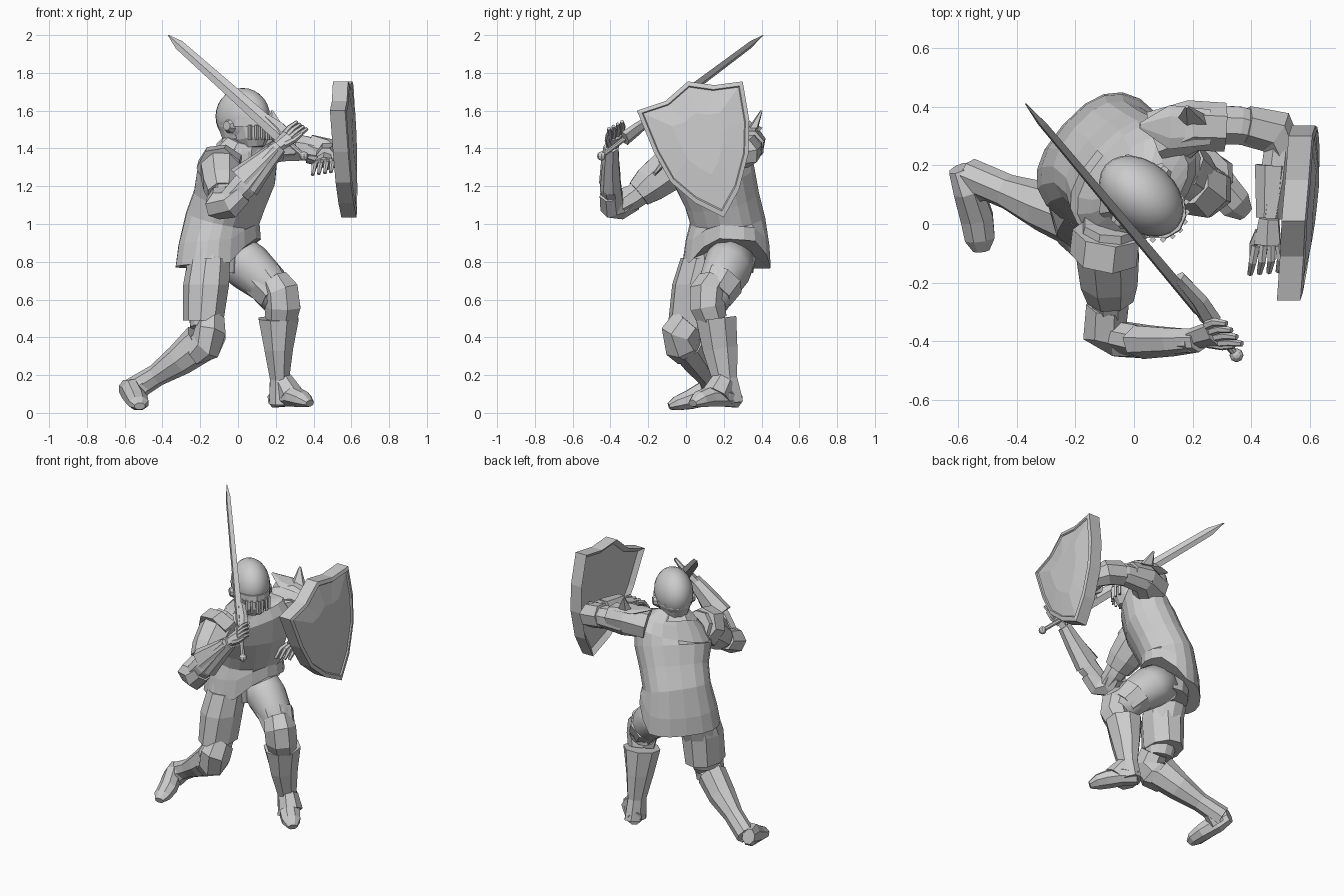
import bpy, bmesh
from math import sin, cos, pi
from mathutils import Vector as V


def mesh(name, verts, faces, smooth=False):
    me = bpy.data.meshes.new(name)
    me.from_pydata([tuple(v) for v in verts], [], faces)
    bm = bmesh.new()
    bm.from_mesh(me)
    bmesh.ops.recalc_face_normals(bm, faces=bm.faces)
    bm.to_mesh(me)
    bm.free()
    for p in me.polygons:
        p.use_smooth = smooth
    ob = bpy.data.objects.new(name, me)
    bpy.context.collection.objects.link(ob)
    return ob


def tube(name, path, n=8, ref=(1, 0.01, 0), smooth=False, box=1):
    """Loft of rings (x, y, z, radius along ref, other radius, optional ring normal); box < 1 squares the rings."""
    verts, faces, m = [], [], len(path)
    pts = [V(p[:3]) for p in path]
    sq = lambda c: abs(c) ** box * (1 if c > 0 else -1)
    for i, p in enumerate(path):
        t = V(p[5]) if len(p) > 5 else pts[min(i + 1, m - 1)] - pts[max(i - 1, 0)]
        t.normalize()
        u = V(ref) - t * t.dot(V(ref))
        u.normalize()
        w = t.cross(u)
        for k in range(n):
            a = 2 * pi * (k + 0.5 * (n != 4)) / n
            verts.append(pts[i] + u * p[3] * sq(cos(a)) + w * p[4] * sq(sin(a)))
    for i in range(m - 1):
        for k in range(n):
            l = (k + 1) % n
            faces.append((i * n + k, i * n + l, (i + 1) * n + l, (i + 1) * n + k))
    faces += [tuple(range(n)), tuple(range((m - 1) * n, m * n))]
    return mesh(name, verts, faces, smooth)


def hand(name, wrist, knuckle, across, bend, length):
    """Palm, four two-joint fingers and a thumb."""
    wrist, knuckle, across, bend = V(wrist), V(knuckle), V(across).normalized(), V(bend).normalized()
    d = (knuckle - wrist).normalized()
    tube(name + "_palm", [(*wrist, .038, .03), (*knuckle, .052, .024)], 6, across)
    for i in range(4):
        a = knuckle + across * (i - 1.5) * .027
        b = a + (d + across * (i - 1.5) * .1) * length * .5
        c = b + (d * .5 + bend).normalized() * length * .6
        tube(f"{name}_finger_{i}", [(*a, .016, .016), (*b, .015, .015), (*c, .01, .01)], 6, across)
    a = wrist.lerp(knuckle, .5) - across * .03
    b = a + (d - across * .5 + bend * .5) * .035
    c = b + (d + bend * .7) * .03
    tube(name + "_thumb", [(*a, .019, .019), (*b, .015, .015), (*c, .009, .009)], 6, across)


def ball(name, loc, scale, smooth=True, seg=24, rings=14, yaw=0):
    bpy.ops.mesh.primitive_uv_sphere_add(segments=seg, ring_count=rings, location=loc, rotation=(0, 0, yaw))
    ob = bpy.context.object
    ob.name, ob.scale = name, scale
    for p in ob.data.polygons:
        p.use_smooth = smooth
    return ob


SIDE = (.66, .75, 0)       # across the chest, toward the shield arm
FWD = (.75, -.66, 0)       # where the chest and face point

# tunic with its hem lifted over the front thigh, collar and hips
tunic = tube("tunic", [(-.105, .215, .78, .245, .185, (-.05, .07, 1)),
                       (-.1, .22, .9, .23, .18, (-.07, .08, 1)),
                       (-.085, .22, 1.02, .205, .165),
                       (-.045, .19, 1.13, .21, .16),
                       (-.01, .15, 1.25, .235, .165),
                       (.01, .13, 1.33, .24, .155, (-.2, -.2, 1)),
                       (.02, .12, 1.4, .2, .12, (-.2, -.2, 1)),
                       (.03, .1, 1.45, .1, .09)], 18, SIDE, box=.8)
for v in tunic.data.vertices:
    if v.index < 36:
        v.co.z += min(.13, max(0, 1.3 * (v.co.x + .03))) * (1 if v.index < 18 else .6)
tube("hips", [(-.09, .22, .9, .18, .14), (-.09, .22, .74, .15, .12)], 12, SIDE)
tube("collar", [(.02, .11, 1.385, .16, .14), (.035, .09, 1.45, .1, .1)], 8, SIDE)
tube("neck", [(.03, .1, 1.4, .07, .07), (.035, .09, 1.52, .065, .065)], 10, SIDE)

# helmet: smooth narrow dome, brow band, barred visor and ear discs
head, f, s = V((.025, .095, 1.57)), V(FWD), V(SIDE)
ball("helmet_dome", head, (.162, .117, .15), yaw=-.72)
brow = head + f * .012 - V((0, 0, .035))
tube("brow_band", [(*(brow - V((0, 0, .02))), .115, .165), (*(brow + V((0, 0, .022))), .116, .162)], 14, SIDE)
tube("nape_guard", [(*(head - f * .02 - V((0, 0, .03))), .112, .135),
                    (*(head - f * .02 - V((0, 0, .12))), .085, .1)], 12, SIDE)
jaw = head + f * .055
tube("jaw_guard", [(*(jaw + V((0, 0, -.05))), .098, .11), (*(jaw + f * .01 + V((0, 0, -.12))), .085, .1),
                   (*(jaw + f * .015 + V((0, 0, -.165))), .055, .07)], 10, SIDE)
for i in range(7):
    a = (i - 3) * .3
    q = head + f * (.05 + .125 * cos(a)) + s * .11 * sin(a)
    tube(f"visor_bar_{i}", [(*(q - V((0, 0, .125))), .01, .01), (*(q - V((0, 0, .045))), .011, .011)], 4)
for sgn in (-1, 1):
    q = head + s * sgn * .1 - V((0, 0, .05))
    r = q + s * sgn * .03
    tube("ear_disc", [(*q, .042, .042), (*r, .025, .025)], 8, (0, 0, 1))

# shield-side arm: shoulder plates, upper arm, elbow, forearm, cuff and hand
tube("shield_upper_arm", [(.1, .24, 1.38, .08, .08), (.22, .34, 1.41, .085, .08),
                          (.36, .335, 1.4, .07, .07), (.5, .3, 1.37, .055, .055)], 8, (0, 0, 1))
tube("shield_shoulder_plate", [(.08, .29, 1.41, .095, .1), (.2, .335, 1.43, .1, .09),
                               (.31, .33, 1.42, .08, .085)], 7, (0, 0, 1))
tube("shield_shoulder_wing", [(.26, .33, 1.49, .015, .06), (.12, .33, 1.51, .015, .075),
                              (.02, .335, 1.54, .005, .01)], 6, (0, 0, 1))
tube("shield_shoulder_spike", [(.2, .35, 1.49, .06, .03), (.18, .4, 1.6, .006, .006)], 5)
tube("shield_elbow_cop", [(.38, .335, 1.4, .08, .07), (.48, .315, 1.375, .08, .08),
                          (.52, .24, 1.36, .065, .06)], 7, (0, 0, 1))
tube("shield_forearm", [(.5, .29, 1.37, .06, .055), (.485, .16, 1.36, .065, .06),
                        (.465, .02, 1.36, .045, .045)], 8, (0, 0, 1))
tube("shield_cuff", [(.475, .2, 1.36, .075, .065), (.465, .02, 1.355, .05, .05)], 7, (0, 0, 1))
hand("shield_hand", (.46, .02, 1.35), (.455, -.07, 1.33), (1, .1, .15), (-.15, -.35, -.9), .11)

# shield: outline in (y, z), thick back, bevelled border and bowed face
edge = [(-.26, 1.6), (-.11, 1.65), (.01, 1.755), (.15, 1.735), (.3, 1.755), (.335, 1.55), (.33, 1.37),
        (.28, 1.18), (.2, 1.035), (.05, 1.11), (-.08, 1.22), (-.17, 1.38)]
cy, cz, n = .08, 1.45, len(edge)
verts, faces = [], []
for k, off in ((.9, -.055), (1, -.08), (1, 0), (.92, .006), (.9, -.002), (.45, .018)):
    for y, z in edge:
        y, z = cy + (y - cy) * k, cz + (z - cz) * k
        verts.append((.652 + .082 * y - .04 * z + off, y, z))
for r in range(5):
    for k in range(n):
        l = (k + 1) % n
        faces.append((r * n + k, r * n + l, r * n + n + l, r * n + n + k))
faces += [tuple(range(n)), tuple(range(5 * n, 6 * n))]
mesh("shield", verts, faces)

# sword-side arm
tube("sword_shoulder_plate", [(-.08, .0, 1.33, .095, .095), (-.09, -.1, 1.28, .115, .12),
                              (-.085, -.19, 1.21, .105, .105), (-.08, -.25, 1.16, .085, .08)], 8)
tube("sword_shoulder_rim", [(-.09, -.03, 1.33, .12, .105), (-.1, -.11, 1.29, .12, .13)], 7)
tube("sword_upper_arm", [(-.08, -.12, 1.26, .08, .08), (-.08, -.28, 1.14, .065, .07),
                         (-.08, -.36, 1.09, .055, .055)], 8)
tube("sword_elbow_cop", [(-.09, -.28, 1.14, .07, .075), (-.1, -.36, 1.1, .08, .08),
                         (-.04, -.4, 1.1, .075, .06), (.02, -.405, 1.16, .06, .055)], 7, (.5, .1, -.8))
tube("sword_forearm", [(-.07, -.38, 1.1, .055, .06), (.03, -.4, 1.2, .06, .075),
                       (.2, -.4, 1.4, .04, .04)], 8, (0, 1, 0))
tube("sword_cuff", [(.03, -.4, 1.22, .06, .1), (.14, -.4, 1.33, .05, .065),
                    (.22, -.395, 1.41, .042, .042)], 7, (0, 1, 0))
hand("sword_hand", (.2, -.39, 1.4), (.27, -.375, 1.465), (-.5, .66, .35), (.75, -.2, .5), .085)

# sword: blade, flared guard, grip and pommel along one line
tip, end = V((-.37, .41, 2.0)), V((.36, -.46, 1.35))
at = lambda t: tip.lerp(end, t)
flat = (.5, .1, .8)
tube("sword_blade", [(*tip, .002, .002), (*at(.08), .026, .009), (*at(.82), .04, .016)], 4, flat)
side = V((.02, .01, .01))
tube("sword_guard", [(*(at(.69) + side), .022, .022), (*(at(.78) + side), .04, .026),
                     (*(at(.85) + side * .5), .045, .03)], 6, flat)
tube("sword_grip", [(*at(.82), .014, .014), (*at(.97), .013, .013)], 8)
ball("sword_pommel", at(.985), (.024,) * 3, False, 8, 6)

# front leg, shield side
tube("front_thigh", [(-.03, .25, .84, .12, .13), (.06, .22, .77, .125, .135), (.16, .175, .68, .105, .115),
                     (.22, .14, .58, .085, .085)], 12, (.7, .6, .3), True)
tube("front_thigh_plate", [(.14, .19, .7, .118, .122), (.205, .145, .62, .1, .105)], 8, (.7, .6, .3))
tube("front_knee_cop", [(.19, .14, .69, .085, .085), (.23, .115, .64, .1, .1), (.24, .115, .56, .1, .095),
                        (.23, .14, .49, .085, .08)], 7)
tube("front_greave", [(.215, .16, .5, .115, .115), (.215, .18, .34, .082, .1), (.22, .205, .18, .055, .072),
                      (.22, .22, .05, .06, .09)], 8)
tube("front_boot", [(.19, .27, .07, .045, .045), (.25, .2, .085, .06, .055), (.3, .12, .085, .065, .055),
                    (.345, .07, .07, .06, .045), (.38, .035, .05, .03, .02)], 8, (.75, .65, 0))
tube("front_boot_ankle", [(.235, .2, .17, .055, .065), (.28, .16, .09, .07, .08)], 7)

# rear leg, sword side
tube("rear_thigh", [(-.155, .13, .84, .12, .14), (-.165, .08, .68, .115, .13), (-.17, .03, .45, .085, .09)], 12)
tube("rear_thigh_skirt", [(-.15, .1, .82, .115, .13, (0, 0, 1)), (-.165, .07, .68, .125, .145, (0, 0, 1)),
                          (-.18, .055, .49, .11, .15, (0, 0, 1))], 9)
tube("rear_knee_cop", [(-.14, .02, .48, .075, .1), (-.145, -.03, .42, .09, .105), (-.17, -.02, .36, .09, .1),
                       (-.23, .01, .33, .075, .09)], 7)
tube("rear_greave", [(-.2, .01, .37, .11, .09), (-.31, .06, .28, .085, .085), (-.43, .11, .2, .06, .06),
                     (-.56, .165, .12, .065, .06)], 8, (.3, 0, .9))
tube("rear_boot", [(-.595, .19, .13, .04, .05), (-.565, .12, .11, .055, .075), (-.535, .02, .07, .06, .055),
                   (-.525, -.05, .05, .055, .04), (-.52, -.09, .035, .03, .02)], 8)
tube("rear_boot_ankle", [(-.49, .135, .16, .055, .055), (-.56, .13, .1, .065, .06)], 7, (0, 0, 1))
